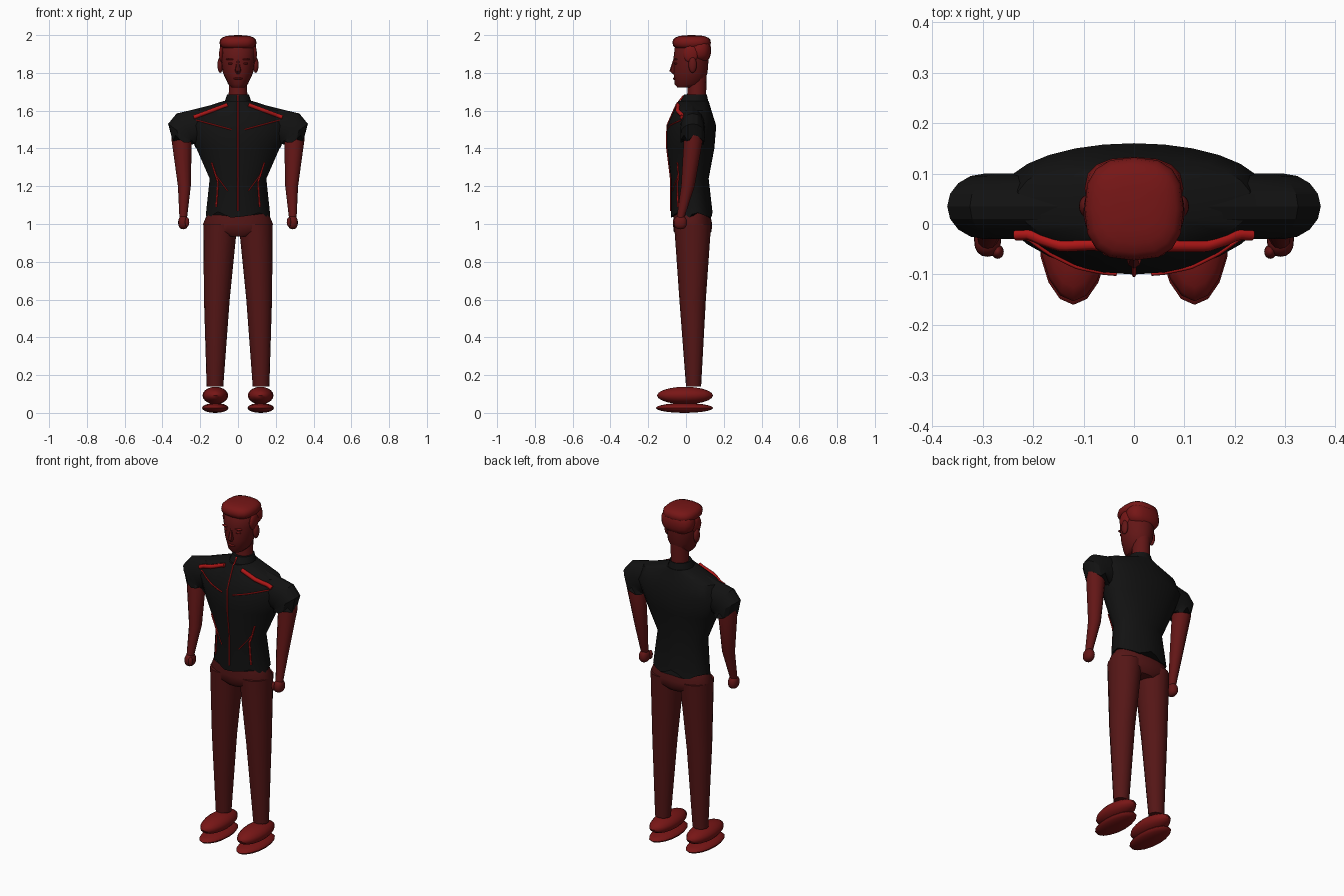
import bpy, bmesh, math
from mathutils import Matrix, Vector
from mathutils.bvhtree import BVHTree

if "Cube" in bpy.data.objects:
    bpy.data.objects.remove(bpy.data.objects["Cube"], do_unlink=True)


def material(name, red, rest=.008):
    mat = bpy.data.materials.new(name)
    mat.use_nodes = True
    mat.diffuse_color = (red, rest, rest, 1)
    shader = mat.node_tree.nodes["Principled BSDF"]
    shader.inputs["Base Color"].default_value = mat.diffuse_color
    return mat


BLACK = material("jacket black", .006, .006)
TROUSER = material("trouser dark red", .09)
SKIN = material("skin deep red", .125)
HAIR = material("hair red", .18)
SHOE = material("shoe red", .19)
TRIM = material("trim bright red", .42)


def link(name, data, mat):
    data.materials.append(mat)
    obj = bpy.data.objects.new(name, data)
    bpy.context.collection.objects.link(obj)
    return obj


def finish(name, bm, mat, angle=40):
    bmesh.ops.recalc_face_normals(bm, faces=bm.faces)
    mesh = bpy.data.meshes.new(name)
    bm.to_mesh(mesh)
    bm.free()
    mesh.shade_smooth()
    mesh.set_sharp_from_angle(angle=math.radians(angle))
    return link(name, mesh, mat)


def loft(name, mat, rings, sides=16, mirror=1, front=1, back=1, ragged=0, angle=40):
    """Skin rings of (z, x, half width, y, half depth, optional rise across x).
    front and back bend the section; ragged cuts a jagged first ring."""
    bm = bmesh.new()
    loops = []
    for z, x, width, y, depth, *tilt in rings:
        rise = tilt[0] if tilt else 0
        jag = 0 if loops else ragged
        loop = []
        for i in range(sides):
            a = math.tau * i / sides
            across, along = math.cos(a), math.sin(a)
            along = math.copysign(abs(along) ** (back if along > 0 else front), along)
            notch = jag * (math.sin(a * 5) + math.sin(a * 8 + 1) / 2)
            height = z + rise * (across + 1) / 2 + notch
            loop.append(bm.verts.new((mirror * (x + width * across), y + depth * along, height)))
        loops.append(loop)
    for low, high in zip(loops, loops[1:]):
        for i in range(sides):
            bm.faces.new((low[i - 1], low[i], high[i], high[i - 1]))
    bm.faces.new(loops[0])
    bm.faces.new(loops[-1])
    return finish(name, bm, mat, angle)


def ball(name, mat, center, size, boxy=1):
    """Ellipsoid; boxy below one squares it off."""
    bm = bmesh.new()
    bmesh.ops.create_uvsphere(bm, u_segments=16, v_segments=10, radius=1)
    for vert in bm.verts:
        vert.co = [math.copysign(abs(c) ** boxy, c) for c in vert.co]
    bm.transform(Matrix.Translation(center) @ Matrix.Diagonal((*size, 1)))
    return finish(name, bm, mat)


def tube(name, mat, points, radius):
    curve = bpy.data.curves.new(name, "CURVE")
    curve.dimensions = "3D"
    curve.bevel_depth = radius
    curve.bevel_resolution = 1
    curve.use_fill_caps = True
    line = curve.splines.new("POLY")
    line.points.add(len(points) - 1)
    for point, place in zip(line.points, points):
        point.co = (*place, 1)
    return link(name, curve, mat)


# Jacket body with ragged hem, and its collar
jacket = [loft("jacket_body", BLACK, [
    (1.045, 0, .17, .03, .11),
    (1.24, 0, .15, .02, .1),
    (1.4, 0, .22, .025, .125),
    (1.52, 0, .27, .03, .13),
    (1.6, 0, .235, .035, .1),
    (1.65, 0, .08, .04, .08),
], sides=28, front=1.3, back=.8, ragged=.014)]
loft("jacket_collar", BLACK, [(1.62, 0, .08, .04, .085), (1.685, 0, .058, .05, .06)])

# Trouser seat
loft("trouser_seat", TROUSER, [
    (.935, 0, .09, .035, .08),
    (.96, 0, .175, .035, .1),
    (1, 0, .185, .035, .104),
    (1.06, 0, .16, .03, .095),
], sides=20, back=.85)

# Neck and head
loft("neck", SKIN, [(1.64, 0, .05, .055, .05), (1.8, 0, .047, .06, .05)])
loft("head", SKIN, [
    (1.722, 0, .032, 0, .045),
    (1.74, 0, .052, .015, .075),
    (1.8, 0, .08, .024, .09),
    (1.88, 0, .092, .027, .093),
    (1.93, 0, .09, .03, .09),
    (1.97, 0, .065, .035, .065),
], sides=20)
loft("nose", SKIN, [
    (1.795, 0, .01, -.055, .015),
    (1.81, 0, .016, -.065, .023),
    (1.87, 0, .007, -.055, .013),
], sides=8)
ball("mouth", HAIR, (0, -.06, 1.77), (.024, .01, .006))

# Hair: back cap and swept-up top with a forward fringe
ball("hair_back", HAIR, (0, .07, 1.92), (.098, .063, .067), boxy=.8)
ball("hair_top", HAIR, (0, .03, 1.96), (.098, .102, .04), boxy=.75)

SLEEVE_PIVOT = Vector((.22, 1.42))
SLEEVE_EDGE = [(.35, 1.46), (.37, 1.53), (.325, 1.585), (.24, 1.605), (.14, 1.63)]

for label, side in (("left_", 1), ("right_", -1)):
    # Puffed sleeve fanning from the armpit, cuff to shoulder
    fan = []
    for edge in SLEEVE_EDGE:
        reach = Vector(edge) - SLEEVE_PIVOT
        middle = SLEEVE_PIVOT.x + reach.x / 2
        fan.append((SLEEVE_PIVOT.y, middle, reach.x / 2, .035, .065, reach.y))
    jacket.append(loft(label + "sleeve", BLACK, fan, mirror=side, ragged=.015, angle=25))

    # Arm and closed hand
    loft(label + "arm", SKIN, [
        (1.03, .29, .02, -.03, .02),
        (1.2, .284, .034, .01, .036),
        (1.44, .298, .053, .038, .05),
        (1.53, .31, .04, .04, .04),
    ], sides=12, mirror=side)
    ball(label + "hand", SKIN, (side * .29, -.03, 1.008), (.027, .035, .036), boxy=.85)
    ball(label + "thumb", SKIN, (side * .27, -.055, 1.01), (.012, .014, .026))

    # Straight tapered trouser leg
    loft(label + "trouser_leg", TROUSER, [
        (.14, .122, .044, .04, .04),
        (.6, .112, .068, .035, .07),
        (1, .094, .09, .035, .098),
    ], mirror=side)

    # Shoe upper and flat sole
    ball(label + "shoe_upper", SHOE, (side * .12, -.005, .092), (.068, .148, .046))
    ball(label + "shoe_sole", SHOE, (side * .12, -.008, .026), (.07, .152, .026))

    # Ear, eye, brow and side hair
    ball(label + "ear", SKIN, (side * .094, .035, 1.842), (.015, .022, .042))
    ball(label + "eye", HAIR, (side * .038, -.052, 1.85), (.016, .01, .006))
    ball(label + "eyebrow", HAIR, (side * .04, -.054, 1.872), (.024, .012, .005))
    ball(label + "side_hair", HAIR, (side * .086, .025, 1.9), (.014, .04, .045))

# Piping laid on the front of the jacket
trees = []
for part in jacket:
    corners = [vert.co for vert in part.data.vertices]
    trees.append(BVHTree.FromPolygons(corners, [face.vertices for face in part.data.polygons]))


def piping(name, start, end, radius, steps=14):
    """Run a tube between two (x, z) points, dropped onto the jacket front."""
    points = []
    for i in range(steps + 1):
        x, z = Vector(start).lerp(Vector(end), i / steps)
        origin = Vector((x, -1, z))
        hits = [tree.ray_cast(origin, Vector((0, 1, 0)))[0] for tree in trees]
        depths = [hit.y for hit in hits if hit]
        if depths:
            points.append((x, min(depths) - radius / 3, z))
    tube(name, TRIM, points, radius)


piping("zip_line", (0, 1.645), (0, 1.07), .004)
tube("zip_top", TRIM, [(0, -.04, 1.645), (0, -.012, 1.68)], .005)
for label, side in (("left_", 1), ("right_", -1)):
    piping(label + "shoulder_piping", (side * .055, 1.632), (side * .235, 1.565), .012)
    piping(label + "chest_seam", (side * .035, 1.5), (side * .22, 1.55), .004)
    piping(label + "upper_waist_seam", (side * .14, 1.325), (side * .106, 1.22), .005)
    piping(label + "lower_waist_seam", (side * .106, 1.22), (side * .115, 1.09), .005)
    piping(label + "pocket_seam", (side * .125, 1.27), (side * .055, 1.175), .003)
